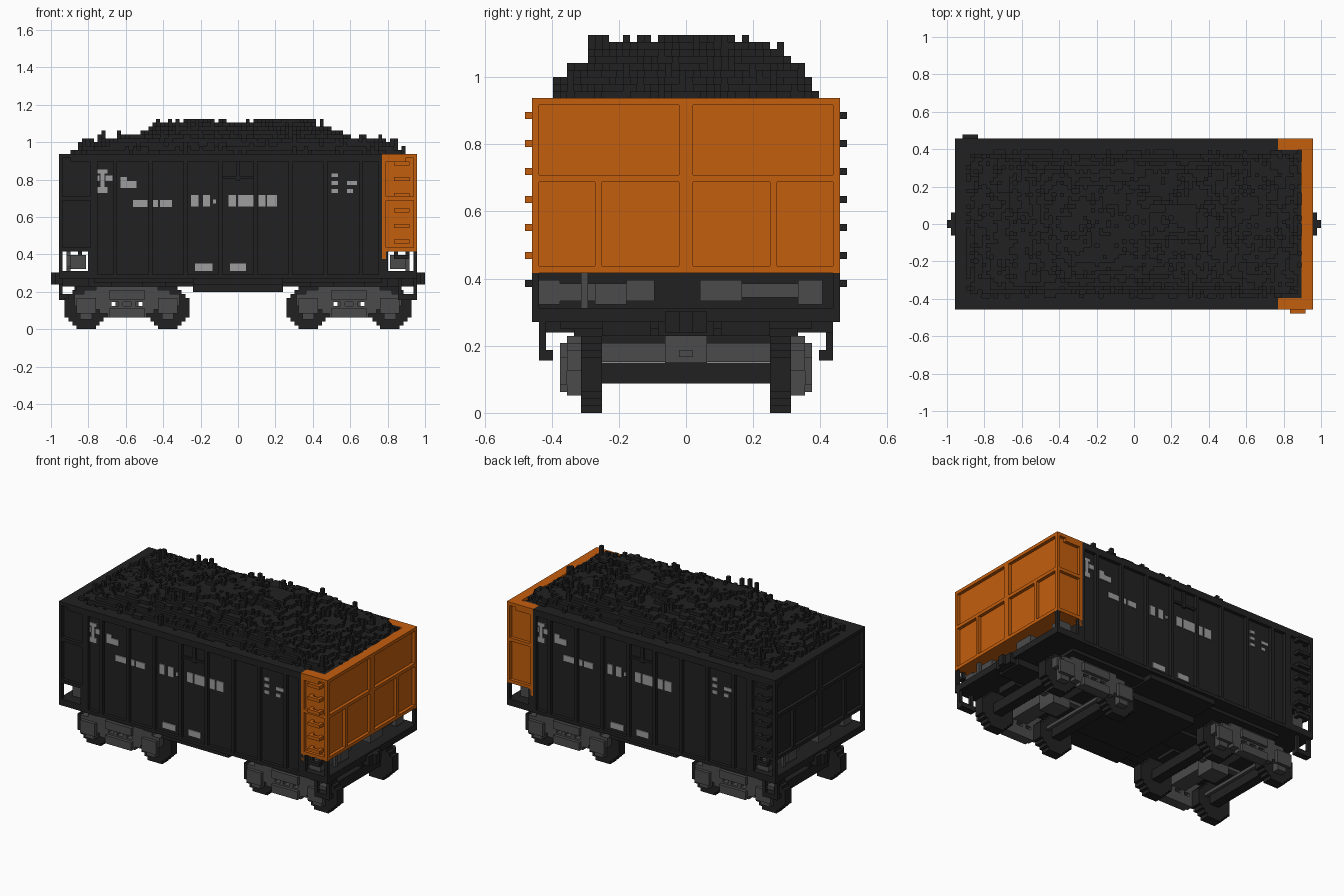
import bpy, bmesh, math, random
from mathutils import Vector, noise

U = 1 / 48  # one block
random.seed(4)

old = bpy.data.objects.get("Cube")
if old:
    bpy.data.objects.remove(old, do_unlink=True)


def material(name, rgb):
    m = bpy.data.materials.new(name)
    m.use_nodes = True
    m.diffuse_color = (*rgb, 1)
    m.node_tree.nodes["Principled BSDF"].inputs["Base Color"].default_value = (*rgb, 1)
    return m


BLACK = material("black paint", (0.0155, 0.0155, 0.0155))
ORANGE = material("orange paint", (0.55, 0.112, 0.004))
STEEL = material("grey steel", (0.07, 0.07, 0.07))
WHITE = material("pale grey marking", (0.34, 0.34, 0.34))


def finish(name, bm, mat):
    me = bpy.data.meshes.new(name)
    bm.to_mesh(me)
    bm.free()
    me.materials.append(mat)
    ob = bpy.data.objects.new(name, me)
    bpy.context.collection.objects.link(ob)
    return ob


def blocks(name, mat, boxes, turn=False):
    """Boxes (x0, x1, y0, y1, z0, z1) in block units; turn adds a half-turned copy."""
    bm = bmesh.new()
    for x0, x1, y0, y1, z0, z1 in boxes:
        for s in (1, -1) if turn else (1,):
            c = Vector((s * (x0 + x1), s * (y0 + y1), z0 + z1)) * U / 2
            new = bmesh.ops.create_cube(bm, size=1)["verts"]
            for v in new:
                v.co = Vector((v.co.x * (x1 - x0), v.co.y * (y1 - y0), v.co.z * (z1 - z0))) * U + c
    return finish(name, bm, mat)


# Body core, side pillars and rims
blocks("body_core", BLACK, [(-37, 37, -21, 21, 13, 43)])
pillars = [(s * c - .5, s * c + .5, 21, 22, 13, 44)
           for c in (4.5, 13.5, 22.5, 31.5, 36.5) for s in (1, -1)]
blocks("side_pillars", BLACK, pillars, True)
blocks("side_rims", BLACK, [(-46, 37, 19, 22, 43, 45), (-37, 37, -22, -19, 43, 45)])
blocks("side_sills", BLACK, [(-46, 46, 20, 22, 13, 14)], True)
blocks("side_hatch_frames", BLACK, [(-4, 4, 21, 21.5, 38.5, 39.2), (-.5, .5, 21, 21.5, 38, 43)], True)


# End walls with ribbed panels and wrapped corners
def end_wall(name, mat, s):
    parts = [(37, 45, -21, 21, 20, 43), (43, 46, -22, 22, 44, 45), (43, 45, -21, 21, 43, 44),
             (45, 46, -1, 1, 20, 44), (45, 46, -22, 22, 33, 34), (45, 46, -22, 22, 20, 21)]
    for t in (1, -1):
        lo, hi = sorted((t * 21, t * 22))
        a, b = sorted((t * 12, t * 13))
        c, d = sorted((t * 19, t * 22))
        parts += [(45, 46, lo, hi, 20, 44), (45, 46, a, b, 21, 33),
                  (37, 38, lo, hi, 18, 44), (37, 45, lo, hi, 33, 34),
                  (37, 45, lo, hi, 20, 21), (37, 43, c, d, 43, 45)]
    if s < 0:
        parts = [(-b, -a, c, d, e, f) for a, b, c, d, e, f in parts]
    blocks(name, mat, parts)


end_wall("orange_end_wall", ORANGE, 1)
end_wall("black_end_wall", BLACK, -1)

# Ladders on diagonally opposite corners
for s, mat, label in ((1, ORANGE, "orange"), (-1, BLACK, "black")):
    rungs = []
    for k in range(1, 7):
        z = 18 + 4 * k
        rungs += [(40, 44, -23, -22, z, z + 1), (40, 41, -22, -21, z, z + 1), (43, 44, -22, -21, z, z + 1)]
    if s < 0:
        rungs = [(-b, -a, -d, -c, e, f) for a, b, c, d, e, f in rungs]
    blocks(label + "_ladder", mat, rungs)
blocks("low_rungs", BLACK, [(40, 44, -23, -22, 18, 19), (40, 41, -22, -21, 18, 20),
                            (43, 44, -22, -21, 18, 20)], True)

# End platforms with posts and brake gear
platform = [(37, 46, -22, 22, 13, 15)]
for t in (1, -1):
    lo, hi = sorted((t * 21, t * 22))
    platform += [(45, 46, lo, hi, 15, 20), (37, 38.5, lo, hi, 15, 20)]
blocks("end_platforms", BLACK, platform, True)
gear = [(39, 43, -21, -18, 15.5, 19), (40, 43, -18, -13, 16, 18.5), (39, 44, -13, -8.5, 15.5, 18.5),
        (40, 42, -8.5, -4.5, 16, 19), (39, 44, 2, 8, 16, 19), (41, 42, 8, 16, 16.5, 18.5),
        (39, 43, 16, 19.5, 15.5, 19), (43, 44, -15, -14, 15, 20)]
blocks("brake_gear", STEEL, gear, True)

# Underframe, couplers and steps
under = [(-45, 45, -4, 4, 11, 13), (-37, 37, -18, 18, 12, 13), (-11.5, 11.5, -12, 12, 9.5, 13),
         (-11.5, 11.5, -21, 21, 11.5, 13)]
for x in (-28.5, 28.5):
    under += [(x - 4, x + 4, -16, 16, 11, 13), (x - 10, x + 10, -12, -5, 11, 13),
              (x - 10, x + 10, 5, 12, 11, 13)]
blocks("underframe", BLACK, under)
blocks("couplers", BLACK, [(44, 47, -3, 3, 11.5, 14.5), (47, 48, -1, 1, 11.5, 14.5)], True)
blocks("foot_steps", BLACK, [(41, 42, -21, -20, 8, 13), (45, 46, -21, -20, 8, 13),
                             (41, 46, -21, -19, 7.5, 9)], True)


# Wheels as stepped discs, axles
def disc(cx, y0, y1, r):
    out = []
    n = int(2 * r)
    for i in range(n):
        dz = (i + .5) - r
        w = round(math.sqrt(r * r - dz * dz) - .5) + .5
        out.append((cx - w, cx + w, y0, y1, i, i + 1))
    return out


wheels, axles = [], []
for x in (-39, -18, 18, 39):
    for y in (-15, 12):
        wheels += disc(x, y, y + 3, 5.5)
    axles.append((x - 1.5, x + 1.5, -12, 12, 4.2, 7.2))
blocks("wheels", BLACK, wheels)
blocks("axles", BLACK, axles)

# Truck side frames, springs, bolsters
ROWS = ((3, 4, 5), (4, 5, 7), (5, 6, 10), (7, 9, 13.5), (9, 10, 11), (10, 11, 8))
frames, bolsters = [], []
for c in (-28.5, 28.5):
    for y0, y1, o0, o1 in ((15, 17, 17, 18), (-17, -15, -18, -17)):
        frames += [(c - w, c + w, y0, y1, a, b) for a, b, w in ROWS]
        frames += [(c + a, c + b, y0, y1, 6, 7) for a, b in ((-13.5, -4), (-2.2, -1), (1, 2.2), (4, 13.5))]
        frames += [(c - 4.5, c + 4.5, o0, o1, 7.5, 10), (c - 4.5, c + 4.5, o0, o1, 3, 5.5)]
        for t in (-10.5, 10.5):
            frames += [(c + t - 2.5, c + t + 2.5, o0, o1, 4, 8), (c + t - 1.5, c + t + 1.5, y0, y1, 2.5, 6)]
    bolsters += [(c - 2.5, c + 2.5, -16, 16, 7.3, 10), (c - 3, c + 3, -3, 3, 4.5, 11),
                 (c - 8, c - 7, -12, 12, 6, 7), (c + 7, c + 8, -12, 12, 6, 7),
                 (c - 10, c + 10, -1, 1, 8, 9)]
blocks("truck_frames", STEEL, frames)
blocks("truck_bolsters", STEEL, bolsters)

# Painted markings: thin plates on both sides (x0, x1, z0, z1)
MARKS = [(-36, -33.5, 40, 41), (-37, -35.5, 38, 39.5), (-34, -32.2, 38, 39.5), (-35.3, -34.3, 36.5, 40),
         (-36, -33.5, 35, 36.5), (-30.2, -28.5, 36.2, 39), (-28.5, -26, 36.2, 38),
         (-27, -23.2, 31.4, 33.2), (-21.8, -20.5, 31.4, 33.2), (-20, -17, 31.4, 33.2),
         (-12, -10.2, 31.5, 34.5), (-9, -7.2, 31.5, 34.5), (-6.4, -5.6, 32.3, 33.3),
         (5.2, 7, 31.5, 34.5), (7.5, 10, 31.5, 34.5), (24, 25.6, 39, 40), (24, 25.6, 37, 38),
         (24, 25.6, 35, 36), (28, 30.5, 37, 38), (28, 29.5, 35, 36),
         (-11, -6.5, 15, 16.8), (-2, 2, 15, 16.8)]
MARKS += [(x, x + 2, 31.5, 34.5) for x in (-2.5, 0, 2)]
blocks("side_markings", WHITE, [(a, b, -21.3, -21, c, d) for a, b, c, d in MARKS], True)


# Heaped coal: stepped columns on a block grid
def ramp(t, table):
    for (a, h), (b, k) in zip(table, table[1:]):
        if t <= b:
            return h + (k - h) * (t - a) / (b - a)
    return table[-1][1]


LONG = ((0, 53), (17, 53), (24, 50.5), (32, 48.5), (40, 46.5), (43, 45))
WIDE = ((0, 53.5), (8, 52.5), (13, 51), (16, 49), (18, 46), (19, 45))


def height(i, j):
    if not (-43 <= i < 43 and -19 <= j < 19):
        return 43
    x, y = i + .5, j + .5
    h = min(ramp(abs(x), LONG), ramp(abs(y), WIDE)) - .5
    h += 1.6 * noise.noise(Vector((x / 7, y / 6, 2.5))) + random.uniform(-.5, .5)
    if random.random() < .025:
        h += 2
    if 4 <= i < 16 and -4 <= j < 5:
        h += 1
    return max(44, min(54, round(h)))


H = {(i, j): height(i, j) for i in range(-44, 44) for j in range(-20, 20)}
bm = bmesh.new()
for (i, j), h in H.items():
    if h <= 43:
        continue
    corners = [(i, j), (i + 1, j), (i + 1, j + 1), (i, j + 1)]
    bm.faces.new([bm.verts.new((x * U, y * U, h * U)) for x, y in corners])
    for k, (dx, dy) in enumerate(((0, -1), (1, 0), (0, 1), (-1, 0))):
        low = H[i + dx, j + dy]
        if low < h:
            p, q = corners[k], corners[(k + 1) % 4]
            loop = ((*p, low), (*q, low), (*q, h), (*p, h))
            bm.faces.new([bm.verts.new(Vector(v) * U) for v in loop])
bmesh.ops.remove_doubles(bm, verts=bm.verts, dist=0.0001)
finish("coal_heap", bm, BLACK)
